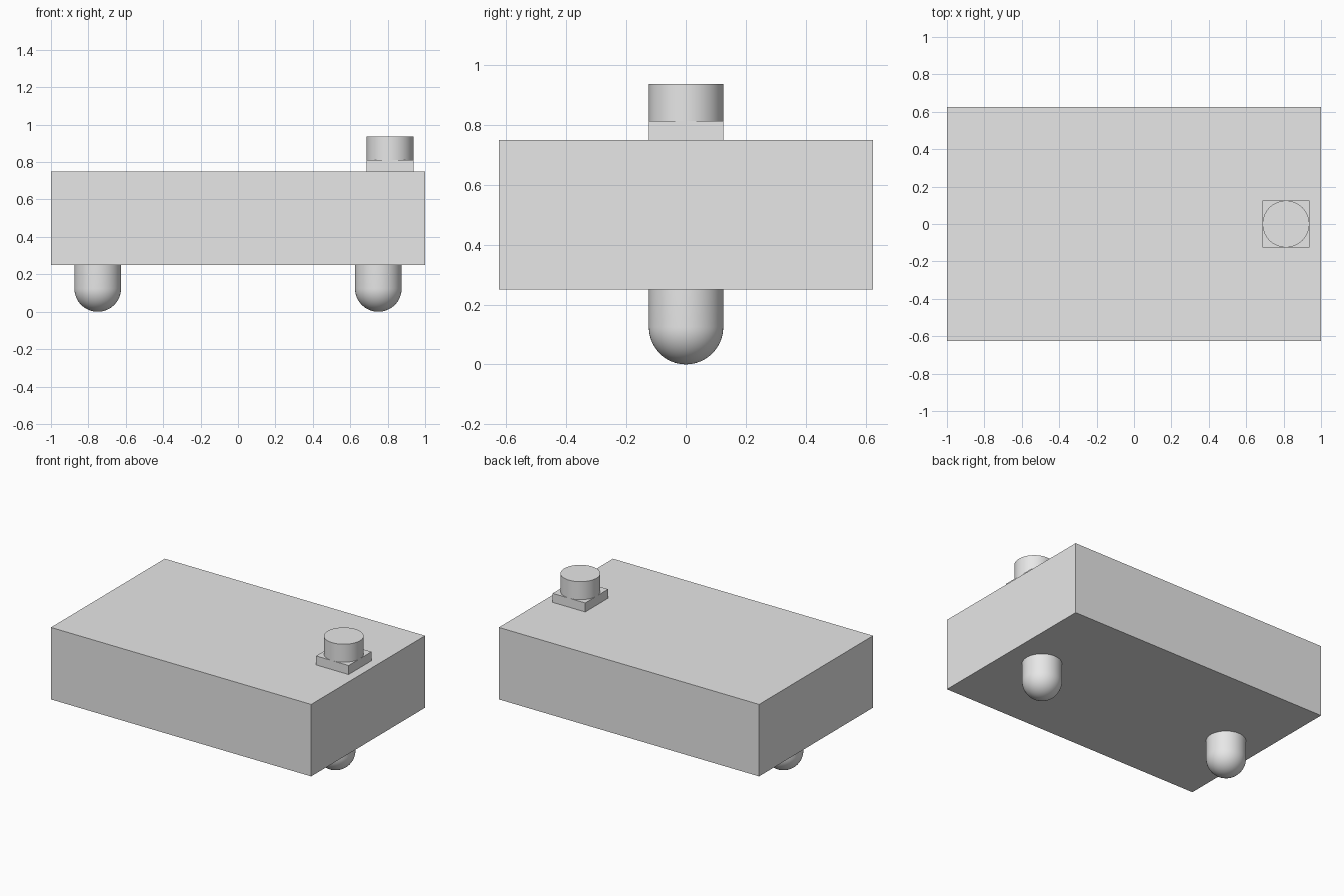
import bpy
import bmesh
from math import cos, sin, pi, radians
from mathutils import Matrix, Vector

default = bpy.data.objects.get("Cube")
if default:
    bpy.data.objects.remove(default, do_unlink=True)

# Single plain grey
grey = bpy.data.materials.new("light_grey")
grey.use_nodes = True
colour = (0.8, 0.8, 0.8, 1)
grey.diffuse_color = colour
grey.node_tree.nodes["Principled BSDF"].inputs["Base Color"].default_value = colour


def add_object(name, bm, location, smooth=False):
    mesh = bpy.data.meshes.new(name)
    bmesh.ops.recalc_face_normals(bm, faces=bm.faces)
    bm.to_mesh(mesh)
    bm.free()
    mesh.materials.append(grey)
    obj = bpy.data.objects.new(name, mesh)
    obj.location = location
    bpy.context.collection.objects.link(obj)
    if smooth:
        bpy.ops.object.select_all(action='DESELECT')
        obj.select_set(True)
        bpy.context.view_layer.objects.active = obj
        bpy.ops.object.shade_smooth_by_angle(angle=radians(30))
    return obj


def box(name, size, location):
    bm = bmesh.new()
    bmesh.ops.create_cube(bm, size=1, matrix=Matrix.Diagonal((*size, 1)))
    return add_object(name, bm, location)


def lathe(name, profile, location, steps=64):
    """Turn an (r, z) profile that starts and ends on the axis."""
    bm = bmesh.new()
    verts = [bm.verts.new((r, 0, z)) for r, z in profile]
    edges = [bm.edges.new(pair) for pair in zip(verts, verts[1:])]
    bmesh.ops.spin(bm, geom=verts + edges, cent=Vector(), axis=(0, 0, 1),
                   angle=2 * pi, steps=steps)
    bmesh.ops.remove_doubles(bm, verts=bm.verts, dist=0.0001)
    return add_object(name, bm, location, smooth=True)


RADIUS = 0.125

# Main slab
box("body", (2, 1.25, 0.5), (0, 0, 0.5))

# Square plate with a round knob near the left end
box("knob_plate", (0.25, 0.25, 0.0625), (0.8125, 0, 0.78125))
lathe("knob", [(0, 0), (RADIUS, 0), (RADIUS, RADIUS), (0, RADIUS)],
      (0.8125, 0, 0.8125))

# Round-ended feet on the centre line
arc = [(RADIUS * sin(i * pi / 32), RADIUS * (1 - cos(i * pi / 32)))
       for i in range(17)]
arc[0] = (0, 0)
foot_profile = arc + [(RADIUS, 0.25), (0, 0.25)]
for name, x in (("left_foot", 0.75), ("right_foot", -0.75)):
    lathe(name, foot_profile, (x, 0, 0))
